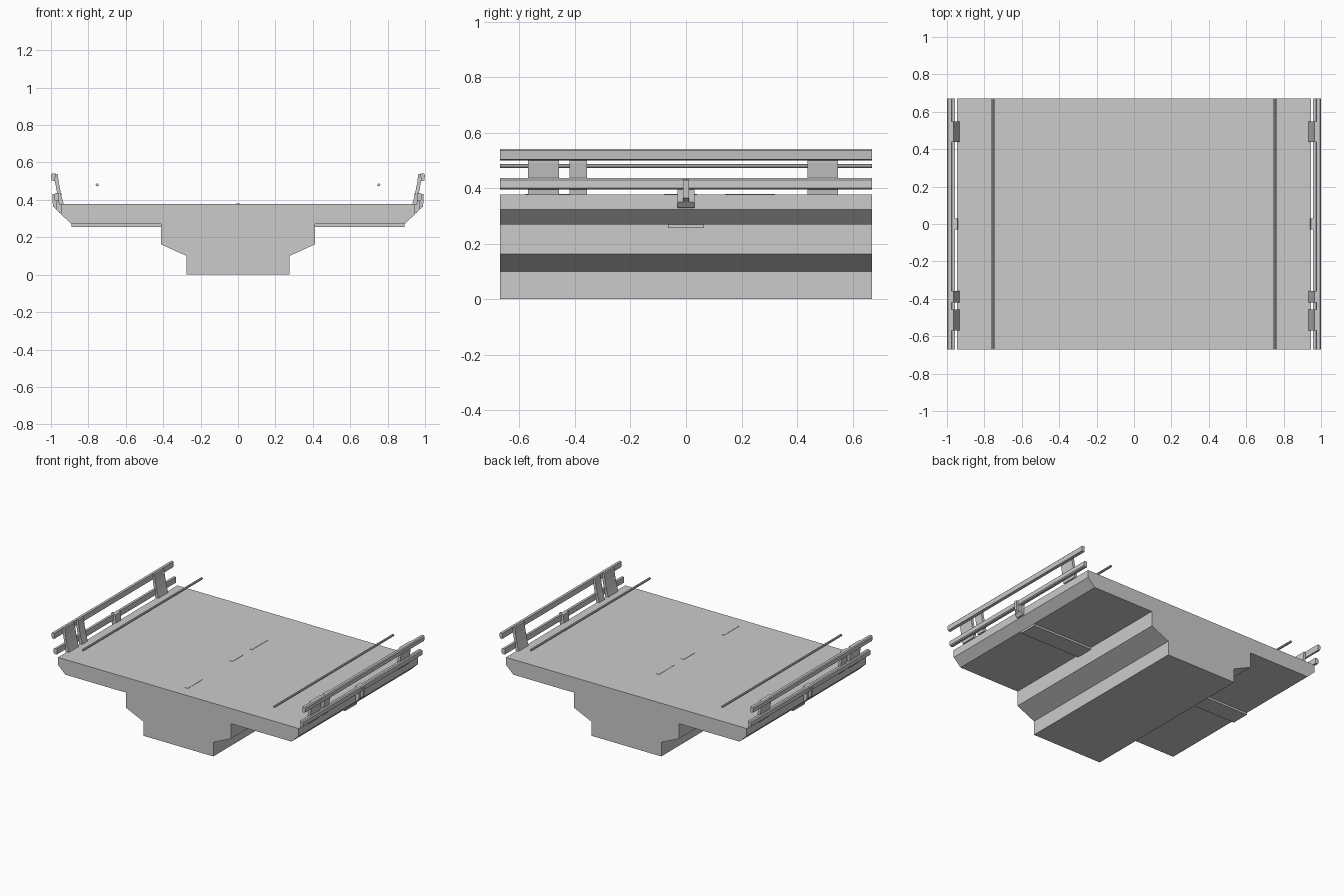
import bpy, bmesh

if "Cube" in bpy.data.objects:
    bpy.data.objects.remove(bpy.data.objects["Cube"])

HALF = 0.67  # half length along y


def extrude(name, prof, y0, y1):
    """Solid with an x-z outline, extruded along y."""
    bm = bmesh.new()
    f = bm.faces.new([bm.verts.new((x, y0, z)) for x, z in prof])
    r = bmesh.ops.extrude_face_region(bm, geom=[f])
    vs = [v for v in r["geom"] if isinstance(v, bmesh.types.BMVert)]
    bmesh.ops.translate(bm, verts=vs, vec=(0, y1 - y0, 0))
    bmesh.ops.recalc_face_normals(bm, faces=bm.faces)
    me = bpy.data.meshes.new(name)
    bm.to_mesh(me)
    bm.free()
    ob = bpy.data.objects.new(name, me)
    bpy.context.collection.objects.link(ob)
    return ob


def pair(name, prof, y0, y1):
    """Same part on the right and left side."""
    for s, side in ((1, "right"), (-1, "left")):
        extrude(f"{name}_{side}", [(s * x, z) for x, z in prof], y0, y1)


def rect(x0, x1, z0, z1):
    return [(x0, z0), (x1, z0), (x1, z1), (x0, z1)]


# Deck with stepped girder underneath
half = [(0.275, 0), (0.275, 0.10), (0.413, 0.163), (0.413, 0.27),
        (0.89, 0.27), (0.947, 0.324), (0.947, 0.378)]
extrude("deck_girder", half + [(-x, z) for x, z in reversed(half)], -HALF, HALF)

# Cross beams under the wings
pair("cross_beam", rect(0.41, 0.89, 0.256, 0.275), -0.065, 0.065)

# Side rails
pair("top_rail", [(0.978, 0.50), (0.996, 0.504), (1.0, 0.535),
                  (0.994, 0.541), (0.976, 0.541)], -HALF, HALF)
pair("lower_rail", [(0.957, 0.395), (0.974, 0.395), (0.981, 0.401),
                    (0.981, 0.43), (0.974, 0.436), (0.957, 0.436)], -HALF, HALF)

# Overhead wires along the deck
for s in (-1, 1):
    bpy.ops.mesh.primitive_cylinder_add(vertices=8, radius=0.008, depth=2 * HALF,
                                        location=(s * 0.753, 0, 0.48),
                                        rotation=(1.5707963, 0, 0))
    bpy.context.object.name = "wire_right" if s > 0 else "wire_left"

# Curved posts behind the rails
post = [(0.932, 0.376), (0.946, 0.43), (0.958, 0.49), (0.964, 0.538), (0.98, 0.538),
        (0.977, 0.49), (0.966, 0.43), (0.957, 0.376)]
for i, (a, b) in enumerate(((0.438, 0.547), (-0.57, -0.458), (-0.419, -0.357))):
    pair(f"rail_post_{i}", post, a, b)

# Centre brackets carrying the lower rail
pair("bracket_plate", [(0.935, 0.325), (0.955, 0.33), (0.972, 0.35), (0.972, 0.395),
                       (0.957, 0.436), (0.945, 0.436)], -0.03, 0.03)
pair("bracket_rib", [(0.95, 0.332), (0.99, 0.365), (0.992, 0.43), (0.96, 0.432)],
     -0.01, 0.01)

# Painted centre dashes
for i, (a, b) in enumerate(((0.14, 0.32), (-0.08, 0.04), (-0.58, -0.41))):
    extrude(f"lane_dash_{i}", rect(-0.012, 0.012, 0.376, 0.380), a, b)
